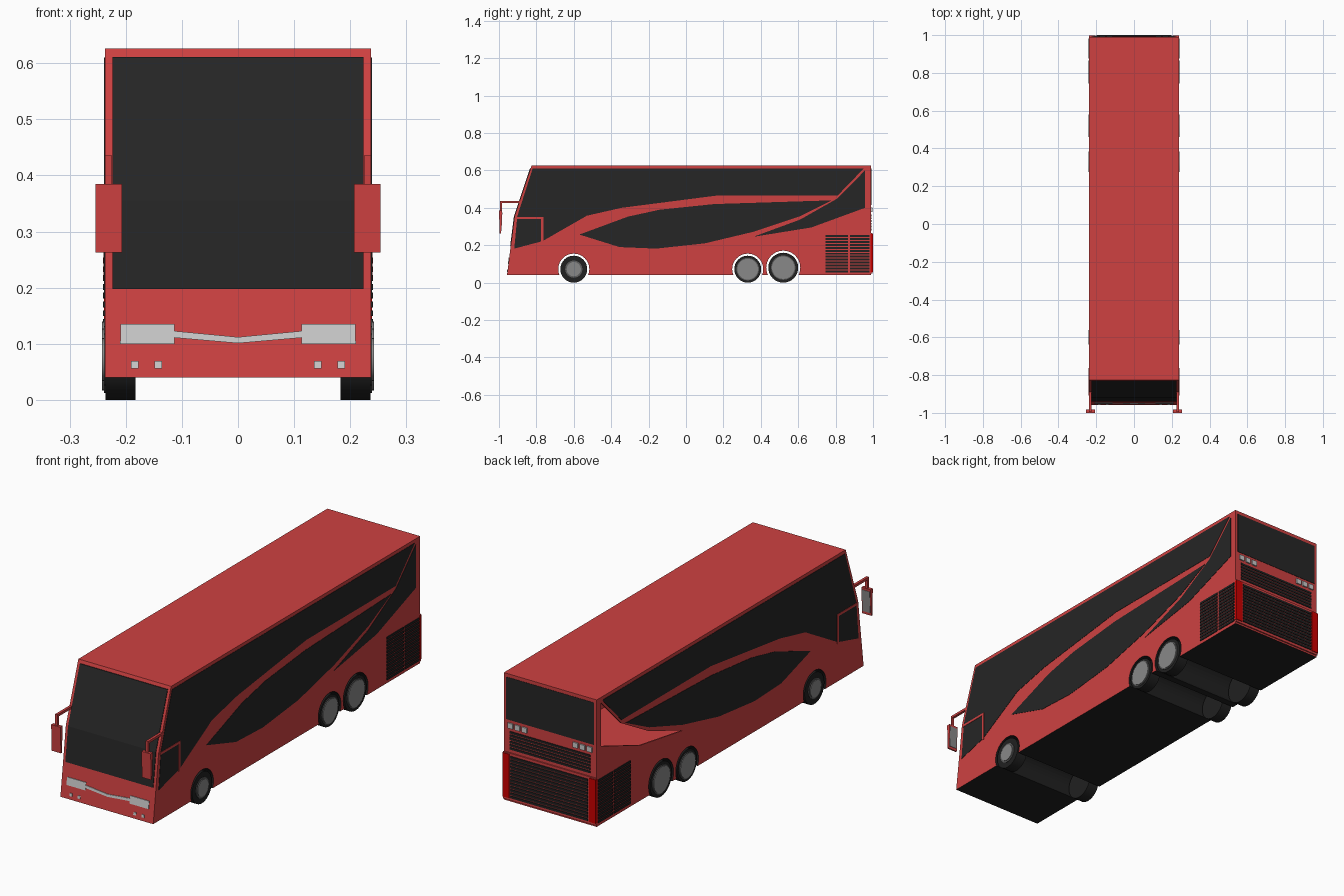
import bpy, bmesh, math
from mathutils import Vector

cube = bpy.data.objects.get("Cube")
if cube:
    bpy.data.objects.remove(cube, do_unlink=True)


def material(name, r, g, b):
    m = bpy.data.materials.new(name)
    m.use_nodes = True
    m.diffuse_color = (r, g, b, 1)
    m.node_tree.nodes["Principled BSDF"].inputs["Base Color"].default_value = (r, g, b, 1)
    return m


RED = material("coach red", 0.62, 0.053, 0.053)
GLASS = material("dark glass", 0.019, 0.019, 0.019)
BLACK = material("black rubber", 0.015, 0.015, 0.015)
SILVER = material("light silver", 0.6, 0.6, 0.6)
GREY = material("wheel grey", 0.25, 0.25, 0.25)
DARK = material("rim grey", 0.11, 0.11, 0.11)
LAMP = material("lamp red", 0.6, 0.0, 0.0)

W = 0.237      # half width of the body
BACK = 0.99


def prism(name, pts, move, mat):
    """Extrude a flat outline along a vector."""
    bm = bmesh.new()
    face = bm.faces.new([bm.verts.new(p) for p in pts])
    new = bmesh.ops.extrude_face_region(bm, geom=[face])["geom"]
    bmesh.ops.translate(bm, vec=Vector(move),
                        verts=[v for v in new if isinstance(v, bmesh.types.BMVert)])
    bmesh.ops.recalc_face_normals(bm, faces=bm.faces)
    mesh = bpy.data.meshes.new(name)
    bm.to_mesh(mesh)
    bm.free()
    mesh.materials.append(mat)
    ob = bpy.data.objects.new(name, mesh)
    bpy.context.collection.objects.link(ob)
    return ob


def box(name, x, y, z, mat):
    pts = [(x[0], y[0], z[0]), (x[1], y[0], z[0]), (x[1], y[1], z[0]), (x[0], y[1], z[0])]
    return prism(name, pts, (0, 0, z[1] - z[0]), mat)


def side_plate(name, pts, s, mat, inner=0.2305, outer=0.2385):
    return prism(name, [(s * inner, y, z) for y, z in pts], (s * (outer - inner), 0, 0), mat)


def front_y(z):
    if z < 0.355:
        return -0.957 + (z - 0.04) * 0.04 / 0.315
    return -0.917 + (z - 0.355) * 0.091 / 0.271


def front_plate(name, pts, mat):
    return prism(name, [(x, front_y(z) + 0.004, z) for x, z in pts], (0, -0.007, 0), mat)


def rect(a, b, c, d):
    return [(a, c), (b, c), (b, d), (a, d)]


def disc(name, x0, x1, y, z, r, mat, n=32):
    ring = [2 * math.pi * i / n for i in range(n)]
    pts = [(x0, y + r * math.cos(t), z + r * math.sin(t)) for t in ring]
    return prism(name, pts, (x1 - x0, 0, 0), mat)


# Body shell with arches, hollow cabin and an open intake on the right
outline = [(-0.957, 0.04), (-0.917, 0.355), (-0.826, 0.626), (BACK, 0.626), (BACK, 0.04)]
body = prism("body", [(-W, y, z) for y, z in outline], (2 * W, 0, 0), RED)
intake = [(0.957, 0.6), (0.957, 0.40), (0.67, 0.295), (0.36, 0.245), (0.61, 0.337), (0.81, 0.45)]
wheels = [(-0.6, 0.072, 0.041), (0.33, 0.072, 0.055), (0.52, 0.08, 0.06)]
cutters = [box("cabin_cutter", (-0.231, 0.231), (-0.4, 0.984), (0.19, 0.617), RED),
           prism("intake_cutter", [(-0.3, y, z) for y, z in intake], (0.15, 0, 0), RED)]
for y, r, hub in wheels:
    cutters.append(disc("arch_cutter", -0.4, 0.4, y, r, r + 0.011, RED, 40))
for c in cutters:
    mod = body.modifiers.new("cut", "BOOLEAN")
    mod.operation, mod.object, mod.solver = "DIFFERENCE", c, "EXACT"
deps = bpy.context.evaluated_depsgraph_get()
body.modifiers.update()
cut_mesh = bpy.data.meshes.new_from_object(body.evaluated_get(deps))
body.modifiers.clear()
body.data = cut_mesh
for c in cutters:
    bpy.data.objects.remove(c, do_unlink=True)
cut_mesh.materials.clear()
cut_mesh.materials.append(RED)
cut_mesh.materials.append(BLACK)
for f in cut_mesh.polygons:
    arch = f.center.z < 0.18 and -0.72 < f.center.y < 0.65 and abs(f.normal.x) < 0.5
    floor = f.normal.z < -0.9 and f.center.z < 0.05
    f.material_index = 1 if arch or floor else 0

# Side glass, door frame and side grille
upper = [(-0.82, 0.61), (0.95, 0.61), (0.81, 0.465), (0.16, 0.465), (-0.345, 0.40),
         (-0.53, 0.358), (-0.767, 0.222), (-0.918, 0.182), (-0.902, 0.355)]
middle = [(-0.57, 0.257), (-0.31, 0.353), (-0.14, 0.39), (0.15, 0.42), (0.78, 0.44),
          (0.61, 0.355), (0.365, 0.273), (0.10, 0.21), (-0.16, 0.182), (-0.355, 0.19)]
for s, side in ((1, "left"), (-1, "right")):
    side_plate(side + "_upper_window", upper, s, GLASS)
    side_plate(side + "_middle_window", middle, s, GLASS)
    if s > 0:
        side_plate(side + "_rear_window", intake, s, GLASS)
    side_plate(side + "_door_top", rect(-0.908, -0.762, 0.341, 0.352), s, RED, 0.236, 0.24)
    side_plate(side + "_door_post", rect(-0.774, -0.762, 0.215, 0.345), s, RED, 0.236, 0.24)
    for i in range(13):
        z = 0.055 + i * 0.0157
        for a, b in ((0.745, 0.866), (0.876, 0.982)):
            side_plate(side + "_grille_bar", rect(a, b, z, z + 0.0105), s, BLACK, 0.236, 0.2405)

# Windscreen, headlights and trim
front_plate("windscreen_lower", rect(-0.224, 0.224, 0.198, 0.355), GLASS)
front_plate("windscreen_upper", rect(-0.224, 0.224, 0.355, 0.611), GLASS)
for s, side in ((1, "left"), (-1, "right")):
    front_plate(side + "_headlight",
                [(s * x, z) for x, z in ((0.113, 0.1), (0.21, 0.1), (0.209, 0.135), (0.113, 0.135))], SILVER)
    front_plate(side + "_nose_trim",
                [(s * x, z) for x, z in ((0, 0.101), (0.115, 0.111), (0.115, 0.123), (0, 0.112))], SILVER)
    for x in (0.142, 0.184):
        front_plate(side + "_fog_light", rect(s * x - 0.0065, s * x + 0.0065, 0.056, 0.069), SILVER)

# Mirrors on arms
for s, side in ((1, "left"), (-1, "right")):
    arm = (s * 0.225, s * 0.237)
    box(side + "_mirror_arm", arm, (-0.995, -0.885), (0.425, 0.436), RED)
    box(side + "_mirror_stem", arm, (-0.995, -0.985), (0.38, 0.43), RED)
    head = [(-1.0, 0.385), (-0.983, 0.385), (-0.989, 0.263), (-0.996, 0.263)]
    prism(side + "_mirror_head", [(s * 0.207, y, z) for y, z in head], (s * 0.047, 0, 0), RED)
    face = [(-0.9845, 0.375), (-0.982, 0.375), (-0.9865, 0.275), (-0.989, 0.275)]
    prism(side + "_mirror_glass", [(s * 0.211, y, z) for y, z in face], (s * 0.039, 0, 0), GREY)

# Rear window, lights and grilles
box("rear_window", (-0.224, 0.224), (0.983, 0.9915), (0.415, 0.61), GLASS)
box("rear_engine_cover", (-W, W), (0.985, 0.996), (0.048, 0.265), RED)
for s, side in ((1, "left"), (-1, "right")):
    for i in range(3):
        x = s * (0.13 + i * 0.036)
        box(side + "_rear_light", (x - 0.013, x + 0.013), (0.98, 0.996), (0.378, 0.402), SILVER)
    box(side + "_tail_lamp", (s * 0.204, s * 0.2385), (0.987, 0.999), (0.058, 0.26), LAMP)
for i in range(6):
    z = 0.28 + i * 0.0148
    box("upper_grille_bar", (-0.205, 0.205), (0.987, 0.993), (z, z + 0.01), BLACK)
for i in range(13):
    z = 0.06 + i * 0.0152
    box("lower_grille_bar", (-0.198, 0.198), (0.99, 1.0), (z, z + 0.0105), BLACK)

# Wheels
for s, side in ((1, "left"), (-1, "right")):
    for i, (y, r, hub) in enumerate(wheels):
        label = side + ("_front", "_middle", "_rear")[i]
        disc(label + "_tyre", s * 0.183, s * 0.236, y, r, r, BLACK)
        disc(label + "_rim", s * 0.2, s * 0.239, y, r, hub + 0.005, DARK)
        disc(label + "_hub", s * 0.21, s * 0.242, y, r, hub - (0.003 if i == 0 else 0), GREY)

# Smooth round parts, keep hard edges
bpy.ops.object.select_all(action="DESELECT")
for ob in bpy.context.collection.objects:
    if ob.type == "MESH" and ob.name.split(".")[0].endswith(("_tyre", "_rim", "_hub")):
        ob.select_set(True)
        bpy.context.view_layer.objects.active = ob
bpy.ops.object.shade_smooth_by_angle()
